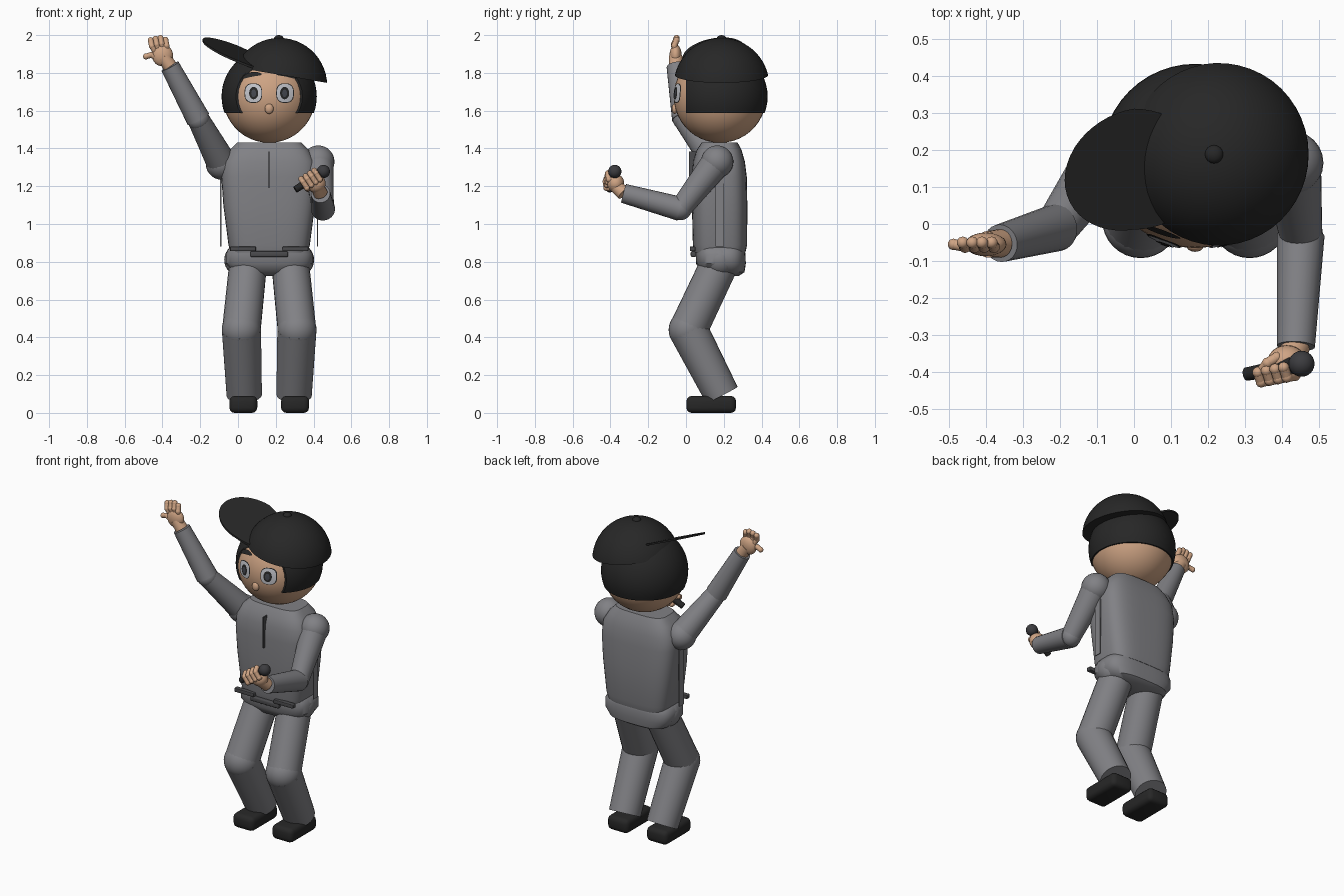
import bpy, bmesh, math
from mathutils import Vector, Matrix

if "Cube" in bpy.data.objects:
    bpy.data.objects.remove(bpy.data.objects["Cube"])

CX = 0.165                       # body centre line
HEAD = Vector((CX, 0.18, 1.675))


def mat(name, *c):
    m = bpy.data.materials.new(name)
    m.diffuse_color = (*c, 1)
    m.use_nodes = True
    m.node_tree.nodes["Principled BSDF"].inputs["Base Color"].default_value = m.diffuse_color
    return m


CLOTH = mat("cloth grey", 0.22, 0.22, 0.235)
TRIM = mat("trim dark grey", 0.07, 0.07, 0.075)
SKIN = mat("skin", 0.62, 0.37, 0.23)
BLACK = mat("black", 0.02, 0.02, 0.02)
EYE = mat("eye white", 0.55, 0.56, 0.6)
IRIS = mat("iris", 0.06, 0.065, 0.08)
METAL = mat("microphone grey", 0.045, 0.045, 0.05)


def finish(bm, name, m, angle=40):
    bmesh.ops.recalc_face_normals(bm, faces=bm.faces[:])
    me = bpy.data.meshes.new(name)
    bm.to_mesh(me)
    bm.free()
    me.materials.append(m)
    o = bpy.data.objects.new(name, me)
    bpy.context.collection.objects.link(o)
    bpy.ops.object.select_all(action='DESELECT')
    o.select_set(True)
    bpy.context.view_layer.objects.active = o
    bpy.ops.object.shade_smooth_by_angle(angle=math.radians(angle))
    return o


def add_ball(bm, c, r, seg=24):
    r = r if isinstance(r, tuple) else (r, r, r)
    M = Matrix.Translation(c) @ Matrix.Diagonal((*r, 1))
    bmesh.ops.create_uvsphere(bm, u_segments=seg, v_segments=seg // 2 + 2, radius=1, matrix=M)


def add_tube(bm, a, b, r1, r2, seg=24):
    a, b = Vector(a), Vector(b)
    q = (b - a).to_track_quat('Z', 'Y').to_matrix().to_4x4()
    bmesh.ops.create_cone(bm, cap_ends=True, segments=seg, radius1=r1, radius2=r2,
                          depth=(b - a).length, matrix=Matrix.Translation((a + b) / 2) @ q)


def ball(name, m, c, r, seg=24):
    bm = bmesh.new()
    add_ball(bm, c, r, seg)
    return finish(bm, name, m)


def tube(name, m, a, b, r1, r2):
    bm = bmesh.new()
    add_tube(bm, a, b, r1, r2)
    return finish(bm, name, m)


def box(name, m, lo, hi, bevel=0.0):
    lo, hi = Vector(lo), Vector(hi)
    bm = bmesh.new()
    bmesh.ops.create_cube(bm, size=1, matrix=Matrix.Translation((lo + hi) / 2)
                          @ Matrix.Diagonal((*(hi - lo), 1)))
    if bevel:
        bmesh.ops.bevel(bm, geom=bm.edges[:], offset=bevel, segments=3, profile=0.5, affect='EDGES')
    return finish(bm, name, m)


def loft(name, m, rings, power, seg=40):
    """Stack of rounded-box rings: (z, half width, half depth, y centre)."""
    bm = bmesh.new()
    loops = []
    for z, hw, hd, cy in rings:
        loop = []
        for i in range(seg):
            a = 2 * math.pi * (i + 0.5) / seg
            c, s = math.cos(a), math.sin(a)
            loop.append(bm.verts.new((CX + hw * math.copysign(abs(c) ** power, c),
                                      cy + hd * math.copysign(abs(s) ** power, s), z)))
        loops.append(loop)
    for p, q in zip(loops, loops[1:]):
        for i in range(seg):
            j = (i + 1) % seg
            bm.faces.new((p[i], p[j], q[j], q[i]))
    bm.faces.new(loops[0])
    bm.faces.new(loops[-1])
    return finish(bm, name, m)


def cut(bm, co, no, fill=True):
    """Remove what lies on the normal side of a plane."""
    r = bmesh.ops.bisect_plane(bm, geom=bm.verts[:] + bm.edges[:] + bm.faces[:],
                               plane_co=co, plane_no=no, clear_outer=True)
    if fill:
        edges = [e for e in r['geom_cut'] if isinstance(e, bmesh.types.BMEdge)]
        bmesh.ops.holes_fill(bm, edges=edges)


def face_patch(name, m, x, z, hw, hd, lift, tilt=0.0, power=1.0, bow=0.0):
    """Thin oval lying on the front of the head."""
    bm = bmesh.new()

    def vert(u, v):
        v += bow * (1 - (u / hw) ** 2)
        px = x + u * math.cos(tilt) - v * math.sin(tilt)
        pz = z + u * math.sin(tilt) + v * math.cos(tilt)
        d = (0.245 + lift) ** 2 - (px - HEAD.x) ** 2 - (pz - HEAD.z) ** 2
        return bm.verts.new((px, HEAD.y - math.sqrt(d), pz))
    n, prev = 28, None
    mid = vert(0, 0)
    for k in (0.5, 1.0):
        ring = []
        for i in range(n):
            c, s = math.cos(2 * math.pi * i / n), math.sin(2 * math.pi * i / n)
            ring.append(vert(k * hw * math.copysign(abs(c) ** power, c),
                             k * hd * math.copysign(abs(s) ** power, s)))
        for i in range(n):
            j = (i + 1) % n
            bm.faces.new((prev[i], prev[j], ring[j], ring[i]) if prev else (mid, ring[i], ring[j]))
        prev = ring
    o = finish(bm, name, m)
    if o.data.polygons[0].normal.y > 0:
        o.data.flip_normals()


# Head, nose and face
ball("head", SKIN, HEAD, 0.245, 40)
ball("nose", SKIN, (CX, -0.06, 1.61), (0.023, 0.015, 0.027), 16)
for s, side in ((-1, "left"), (1, "right")):
    ex = CX + 0.084 * s
    face_patch(side + "_eye_rim", BLACK, ex, 1.693, 0.047, 0.052, 0.002, power=0.75)
    face_patch(side + "_eye", EYE, ex, 1.693, 0.043, 0.048, 0.004, power=0.75)
    face_patch(side + "_pupil", BLACK, ex - 0.002 * s, 1.693, 0.024, 0.033, 0.006)
    face_patch(side + "_iris", IRIS, ex - 0.002 * s, 1.692, 0.013, 0.02, 0.008)
    face_patch(side + "_brow", BLACK, CX + 0.09 * s, 1.782, 0.052, 0.012, 0.006,
               tilt=-0.2 * s, bow=0.01)

# Hair: outer shell trimmed at the temples and nape
bm = bmesh.new()
add_ball(bm, HEAD, 0.252, 48)
cut(bm, (0, 0, 1.588), (0, 0, -1))
cut(bm, (0, 0.0, 0), (0, -1, 0))
finish(bm, "hair", BLACK)

# Cap dome, button and brim
CAP = Vector((0.219, 0.188, 1.732))
bm = bmesh.new()
add_ball(bm, CAP, 0.253, 48)
cut(bm, (CAP.x, CAP.y, 1.79), (-0.17, 0, -1))
finish(bm, "cap_dome", BLACK)
ball("cap_button", BLACK, (CAP.x - 0.003, CAP.y, 1.982), (0.025, 0.025, 0.018), 16)
bm = bmesh.new()
bmesh.ops.create_cone(bm, cap_ends=True, segments=48, radius1=1, radius2=1, depth=1)
for v in bm.verts:
    x, y = 0.187 * v.co.x, 0.148 + 0.163 * v.co.y - 0.03 * min(0, v.co.x) * -1
    v.co = (x, y, 1.97 - 0.43 * (x + 0.187) + 0.24 * (y - 0.11) + 0.012 * v.co.z)
finish(bm, "cap_brim", BLACK)

# Torso and pelvis
loft("torso", CLOTH, [(0.85, 0.205, 0.135, 0.18), (0.89, 0.216, 0.144, 0.18),
                      (1.1, 0.243, 0.147, 0.178), (1.25, 0.254, 0.146, 0.176),
                      (1.33, 0.247, 0.138, 0.174), (1.39, 0.212, 0.12, 0.175),
                      (1.432, 0.17, 0.095, 0.178)], 0.55)
loft("pelvis", CLOTH, [(0.725, 0.13, 0.08, 0.2), (0.745, 0.195, 0.115, 0.195),
                       (0.79, 0.232, 0.132, 0.185), (0.84, 0.232, 0.132, 0.183),
                       (0.875, 0.212, 0.128, 0.18), (0.89, 0.18, 0.11, 0.18)], 0.6)

# Jacket details: front seam, side panels and hem strips
box("jacket_seam", TRIM, (CX - 0.003, 0.015, 1.19), (CX + 0.003, 0.07, 1.385))
for s, side in ((-1, "left"), (1, "right")):
    x = CX + 0.256 * s
    box(side + "_side_panel", CLOTH, (x - 0.003, 0.155, 0.88), (x + 0.003, 0.2, 1.25))
    box(side + "_hem_strip", TRIM, (CX + min(0.07 * s, 0.207 * s), 0.02, 0.856),
        (CX + max(0.07 * s, 0.207 * s), 0.05, 0.88), 0.004)
box("hem_centre", TRIM, (CX - 0.1, 0.025, 0.825), (CX + 0.1, 0.055, 0.856), 0.008)

# Legs and shoes
for s, side in ((-1, "left"), (1, "right")):
    hip = (CX + 0.112 * s, 0.175, 0.785)
    knee = (CX + 0.147 * s, 0.012, 0.44)
    ankle = (CX + 0.132 * s, 0.19, 0.095)
    ball(side + "_hip", CLOTH, (CX + 0.15 * s, 0.18, 0.81), 0.088)
    tube(side + "_thigh", CLOTH, hip, knee, 0.1, 0.102)
    ball(side + "_knee", CLOTH, knee, 0.104, 32)
    tube(side + "_shin", CLOTH, knee, ankle, 0.104, 0.094)
    x = CX + 0.137 * s
    box(side + "_shoe", BLACK, (x - 0.074, 0.002, 0.0), (x + 0.074, 0.265, 0.09), 0.028)


# Arms
def arm(side, shoulder, elbow, wrist, palm):
    ball(side + "_shoulder", CLOTH, shoulder, 0.086)
    tube(side + "_upper_arm", CLOTH, shoulder, elbow, 0.08, 0.058)
    ball(side + "_elbow", CLOTH, elbow, 0.06)
    tube(side + "_forearm", CLOTH, elbow, wrist, 0.064, 0.051)
    tube(side + "_wrist", SKIN, wrist, palm, 0.038, 0.036)


def finger(bm, pts, r):
    for p in pts:
        add_ball(bm, p, r * 1.08, 10)
    for p, q in zip(pts, pts[1:]):
        add_tube(bm, p, q, r, r, 10)


# Raised arm with open hand
arm("left", (-0.085, 0.165, 1.32), (-0.21, -0.01, 1.555), (-0.36, -0.052, 1.835), (-0.395, -0.055, 1.885))
bm = bmesh.new()
add_ball(bm, (-0.4, -0.055, 1.893), (0.056, 0.032, 0.058))
for i in range(4):
    x = -0.462 + 0.026 * i
    top = 1.972 + (0, 0.008, 0.012, 0.002)[i]
    finger(bm, [(x + 0.025 - 0.006 * i, -0.055, 1.91), (x + 0.006, -0.062, top - 0.03),
                (x, -0.05, top)], 0.0155)
finger(bm, [(-0.42, -0.06, 1.875), (-0.46, -0.06, 1.895), (-0.487, -0.055, 1.887)], 0.015)
finish(bm, "raised_hand", SKIN)

# Bent arm with hand closed around a microphone
arm("right", (0.425, 0.165, 1.33), (0.45, -0.03, 1.08), (0.437, -0.33, 1.162), (0.42, -0.37, 1.2))
A, B = Vector((0.303, -0.405, 1.182)), Vector((0.452, -0.377, 1.278))
tube("microphone_handle", BLACK, A, B, 0.018, 0.024)
ball("microphone_ball", METAL, B, 0.035)
bm = bmesh.new()
add_ball(bm, (0.412, -0.372, 1.215), (0.052, 0.045, 0.05))
axis = (B - A).normalized()
front = Vector((0, -1, 0))
up = axis.cross(front).normalized()
up = up if up.z > 0 else -up
for i in range(4):
    c = A.lerp(B, 0.32 + 0.155 * i)
    finger(bm, [c + up * -0.032 - front * 0.015, c + up * -0.026 + front * 0.026,
                c + up * 0.014 + front * 0.03, c + up * 0.03 + front * 0.004], 0.0145)
finger(bm, [(0.385, -0.36, 1.245), (0.36, -0.375, 1.25), (0.345, -0.395, 1.235)], 0.0145)
finish(bm, "gripping_hand", SKIN)
